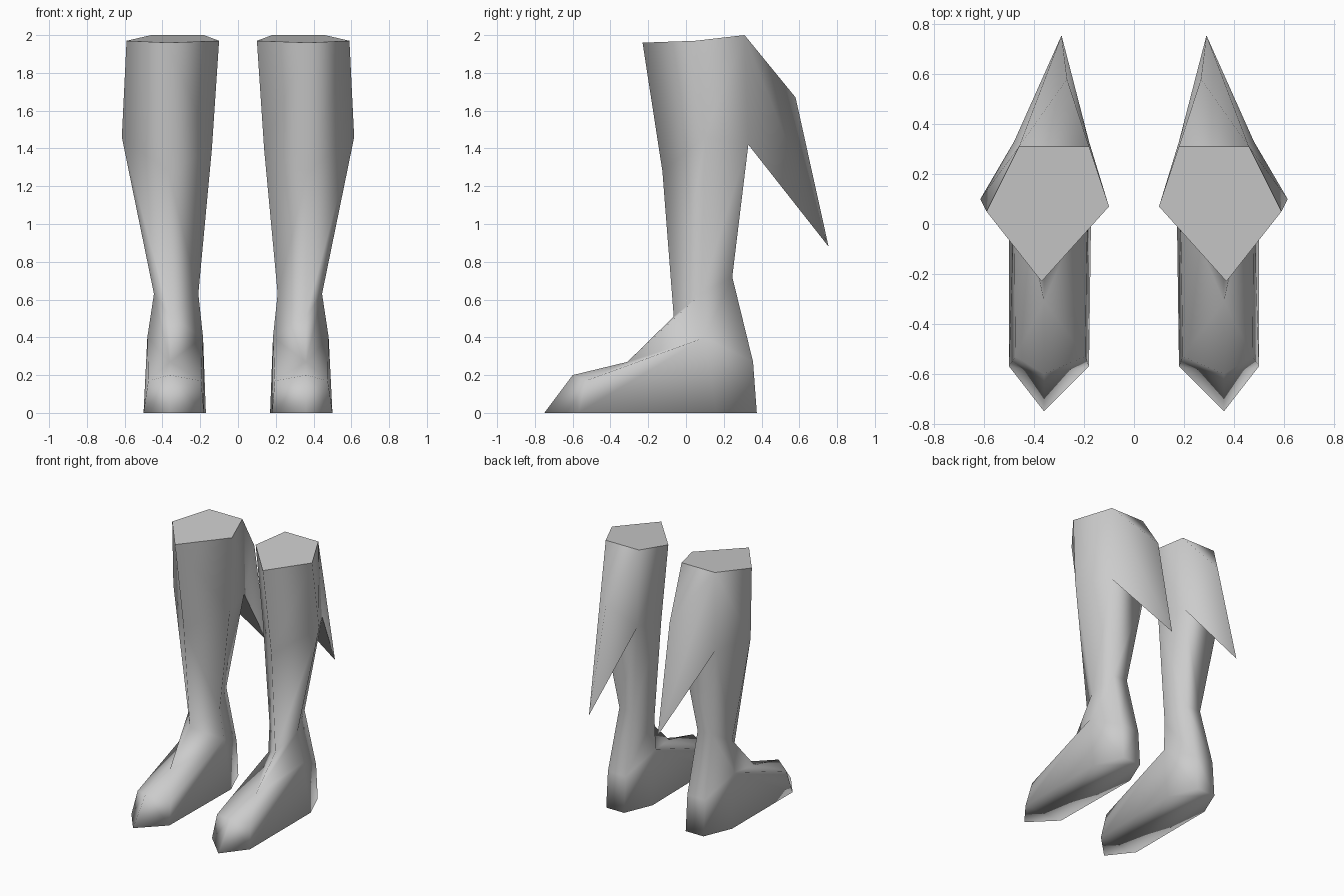
import bpy, bmesh

if "Cube" in bpy.data.objects:
    bpy.data.objects.remove(bpy.data.objects["Cube"])

grey = bpy.data.materials.new("plain grey")
grey.diffuse_color = (0.6, 0.6, 0.6, 1)
grey.use_nodes = True
grey.node_tree.nodes["Principled BSDF"].inputs["Base Color"].default_value = grey.diffuse_color

# Shaft rings, top to bottom: front, inner, back inner, back outer, outer
RINGS = [
    [(.37, -.23, 1.96), (.10, .07, 1.97), (.18, .31, 2.0), (.46, .31, 2.0), (.59, .05, 1.97)],   # rim
    [(.37, -.125, 1.28), (.138, .10, 1.40), (.18, .33, 1.42), (.48, .33, 1.42), (.615, .10, 1.46)],  # calf
    [(.36, -.065, .51), (.21, .08, .63), (.27, .245, .72), (.39, .245, .72), (.445, .08, .63)],  # ankle
    [(.36, -.31, .27), (.185, .10, .40), (.26, .355, .27), (.41, .355, .27), (.48, .10, .40)],   # instep and heel
]


def finish(bm, name, sharp):
    """Turn a bmesh into a smooth object with chosen hard edges."""
    bmesh.ops.recalc_face_normals(bm, faces=bm.faces)
    for f in bm.faces:
        f.smooth = True
    for pair in sharp:
        edge = bm.edges.get(pair)
        if edge:
            edge.smooth = False
    mesh = bpy.data.meshes.new(name)
    bm.to_mesh(mesh)
    bm.free()
    mesh.materials.append(grey)
    bpy.context.collection.objects.link(bpy.data.objects.new(name, mesh))


def boot(side, name):
    bm = bmesh.new()

    def vert(p):
        return bm.verts.new((side * p[0], p[1], p[2]))

    rings = [[vert(p) for p in r] for r in RINGS]
    rim, calf, ankle, foot = rings

    # Shaft and ankle, leaving the back of the upper calf for the flap
    bm.faces.new(rim)
    for k in range(3):
        for i in range(5):
            if k == 0 and i == 2:
                continue
            j = (i + 1) % 5
            bm.faces.new((rings[k][i], rings[k][j], rings[k + 1][j], rings[k + 1][i]))

    # Pointed flap behind the calf
    ridge, tip = vert((.268, .58, 1.67)), vert((.29, .755, .88))
    bm.faces.new((rim[2], rim[3], ridge))
    bm.faces.new((rim[3], calf[3], tip, ridge))
    bm.faces.new((calf[2], rim[2], ridge, tip))
    bm.faces.new((calf[3], calf[2], tip))

    # Toe and sole
    toe_top, toe_tip = vert((.36, -.60, .20)), vert((.36, -.75, 0))
    up_in, up_out = vert((.195, -.53, .17)), vert((.475, -.53, .17))
    sole_in, sole_out = vert((.17, .16, 0)), vert((.50, .16, 0))
    ball_in, ball_out = vert((.18, -.57, 0)), vert((.50, -.57, 0))
    heel_in, heel_out = vert((.26, .375, 0)), vert((.41, .375, 0))
    for up, ball, sole, heel, s, h in ((up_in, ball_in, sole_in, heel_in, foot[1], foot[2]),
                                       (up_out, ball_out, sole_out, heel_out, foot[4], foot[3])):
        bm.faces.new((foot[0], toe_top, up, s))
        bm.faces.new((toe_top, toe_tip, ball, up))
        bm.faces.new((s, up, ball, sole))
        bm.faces.new((s, sole, heel, h))
    bm.faces.new((foot[2], foot[3], heel_out, heel_in))
    bm.faces.new((toe_tip, ball_out, sole_out, heel_out, heel_in, sole_in, ball_in))

    sharp = [(rim[i], rim[(i + 1) % 5]) for i in range(5)]
    sharp += [(calf[2], tip), (calf[3], tip), (calf[2], calf[3])]
    finish(bm, name, sharp)


boot(1, "right_boot")
boot(-1, "left_boot")
